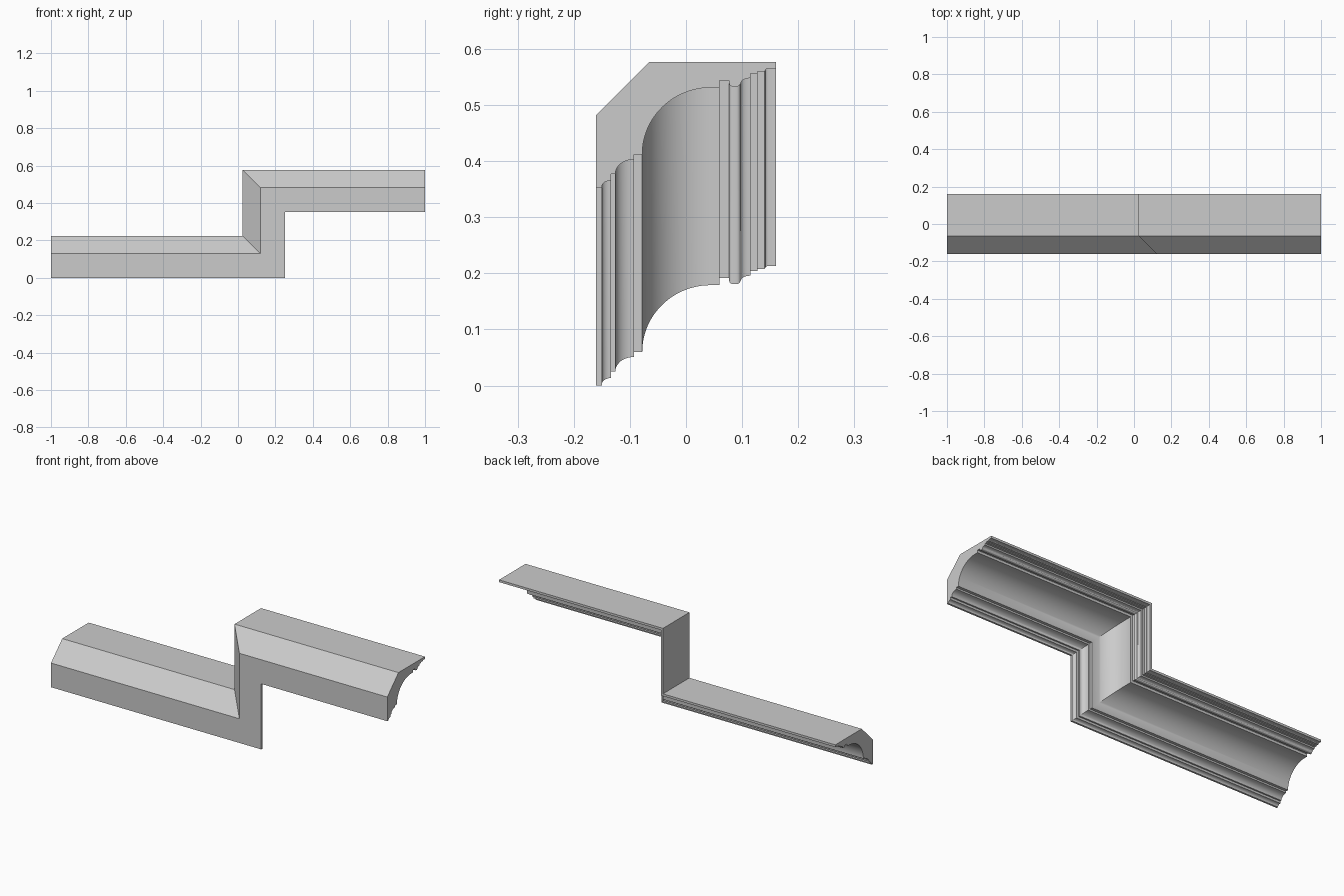
import bpy, bmesh, math

if "Cube" in bpy.data.objects:
    bpy.data.objects.remove(bpy.data.objects["Cube"])

RISE = 0.352    # height of the step
CORNER = 0.25   # x of the outer face of the riser


def arc(y0, d0, y1, d1, n, flip=False):
    """Quarter ellipse: leaves vertically, arrives horizontally (flip: the reverse)."""
    pts = []
    for i in range(n + 1):
        t = math.pi / 2 * i / n
        s, c = math.sin(t), math.cos(t)
        if flip:
            pts.append((y0 + (y1 - y0) * s, d1 + (d0 - d1) * c))
        else:
            pts.append((y1 + (y0 - y1) * c, d0 + (d1 - d0) * s))
    return pts


# Moulding cross-section as (depth y, distance d from the ornamental edge)
profile = [(-0.16, 0.0), (-0.15, 0.0)]
profile += arc(-0.15, 0.002, -0.134, 0.0135, 6)            # lower small cove
profile += [(-0.134, 0.025)]
profile += arc(-0.126, 0.025, -0.093, 0.051, 10)           # lower cove
profile += [(-0.093, 0.06)]
profile += arc(-0.078, 0.06, 0.044, 0.179, 24)             # large cove
profile += [(0.06, 0.179), (0.06, 0.192), (0.077, 0.192)]
profile += arc(0.077, 0.187, 0.084, 0.181, 5)              # bead
profile += arc(0.09, 0.181, 0.097, 0.187, 5, True)
profile += arc(0.098, 0.188, 0.115, 0.196, 5)              # upper cove
profile += [(0.115, 0.204), (0.127, 0.204), (0.127, 0.208), (0.14, 0.208)]
profile += arc(0.141, 0.209, 0.147, 0.213, 4)
profile += [(0.16, 0.213), (0.16, 0.225), (-0.065, 0.225), (-0.16, 0.13)]

# Sweep along lower run, riser and upper run with mitred corners
bm = bmesh.new()
stations = [
    lambda d: (-1.0, d),
    lambda d: (CORNER - d, d),
    lambda d: (CORNER - d, RISE + d),
    lambda d: (1.0, RISE + d),
]
rings = []
for place in stations:
    ring = []
    for y, d in profile:
        x, z = place(d)
        ring.append(bm.verts.new((x, y, z)))
    rings.append(ring)

n = len(profile)
for a, b in zip(rings, rings[1:]):
    for i in range(n):
        j = (i + 1) % n
        bm.faces.new((a[i], a[j], b[j], b[i]))

# End caps
bm.faces.new(rings[0])
bm.faces.new(rings[-1][::-1])
bmesh.ops.recalc_face_normals(bm, faces=bm.faces)

mesh = bpy.data.meshes.new("stepped_cornice_moulding")
bm.to_mesh(mesh)
bm.free()
cornice = bpy.data.objects.new("stepped_cornice_moulding", mesh)
bpy.context.collection.objects.link(cornice)

bpy.context.view_layer.objects.active = cornice
cornice.select_set(True)
bpy.ops.object.shade_smooth_by_angle(angle=math.radians(25))
